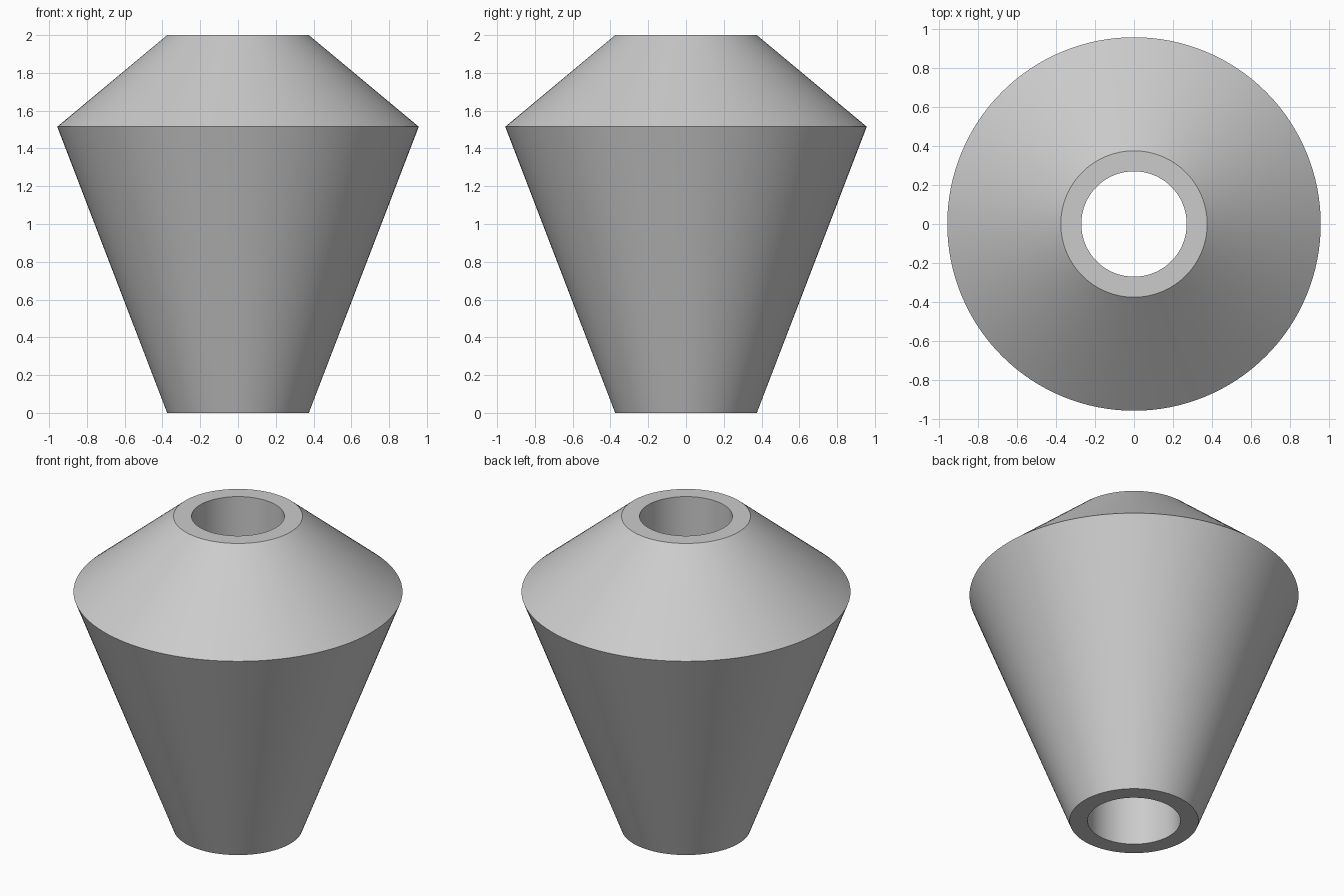
import bpy, bmesh, math
from mathutils import Matrix

cube = bpy.data.objects.get("Cube")
if cube:
    bpy.data.objects.remove(cube, do_unlink=True)

# Plain grey finish
grey = bpy.data.materials.new("plain_grey")
grey.use_nodes = True
color = (0.6, 0.6, 0.6, 1)
grey.diffuse_color = color
grey.node_tree.nodes["Principled BSDF"].inputs["Base Color"].default_value = color

# Closed half section (radius, height): tapered outside, straight bore
SIDES = 128
section = [(0.375, 0), (0.957, 1.515), (0.375, 2), (0.27, 2), (0.27, 0)]

bm = bmesh.new()
points = [bm.verts.new((r, 0, z)) for r, z in section]
edges = [bm.edges.new((a, b)) for a, b in zip(points, points[1:] + points[:1])]
bmesh.ops.spin(bm, geom=points + edges, cent=(0, 0, 0), axis=(0, 0, 1),
               angle=math.tau, steps=SIDES, use_merge=True)
bmesh.ops.remove_doubles(bm, verts=bm.verts, dist=0.0001)
bmesh.ops.recalc_face_normals(bm, faces=bm.faces)

# Double cone body with a through hole
mesh = bpy.data.meshes.new("double_cone_bead")
bm.to_mesh(mesh)
bm.free()
mesh.materials.append(grey)
bead = bpy.data.objects.new("double_cone_bead", mesh)
bpy.context.collection.objects.link(bead)

# Smooth walls with crisp rims
bpy.ops.object.select_all(action="DESELECT")
bead.select_set(True)
bpy.context.view_layer.objects.active = bead
bpy.ops.object.shade_smooth_by_angle(angle=math.radians(30))
